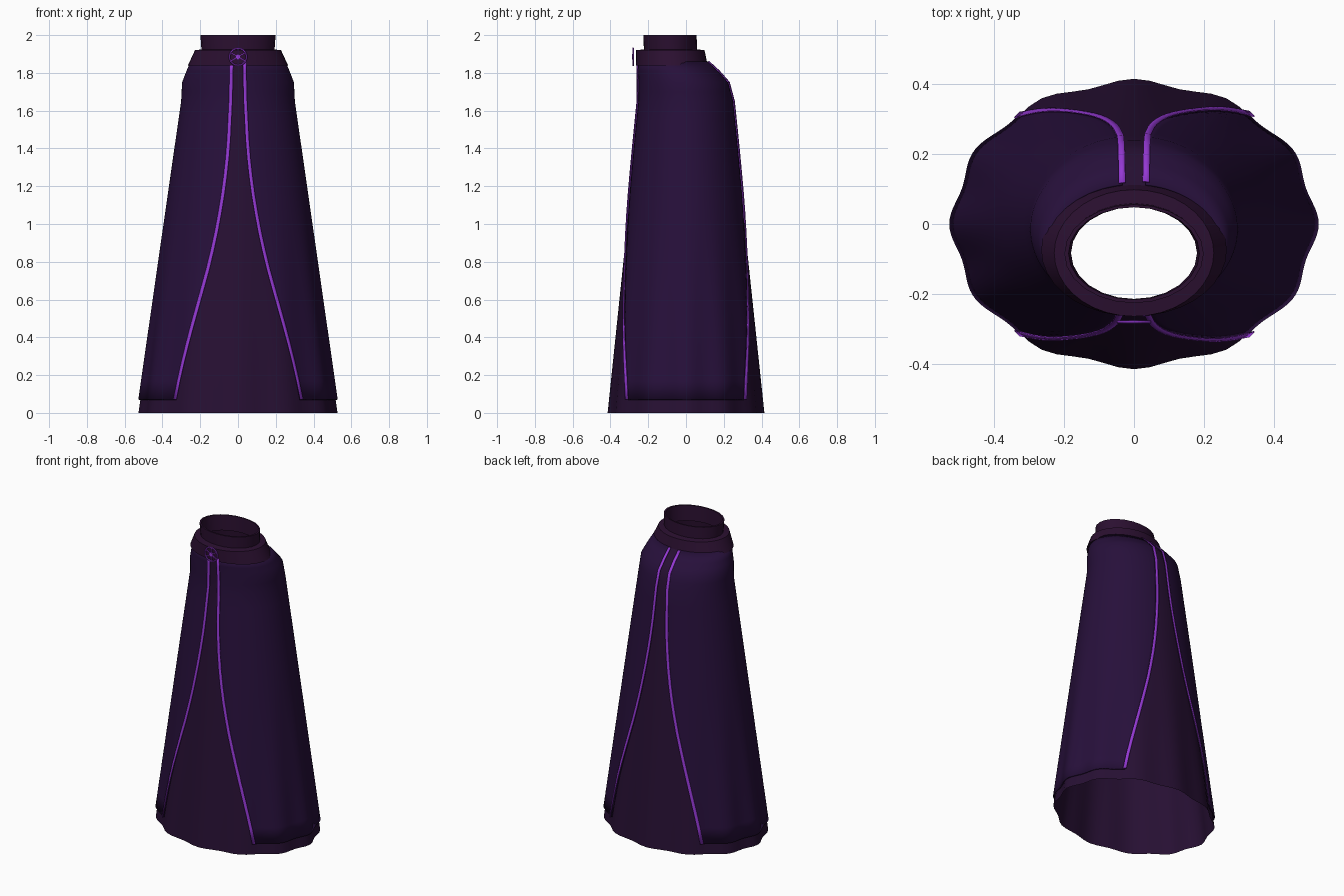
import bpy, math
from mathutils import Matrix, Vector

cube = bpy.data.objects.get("Cube")
if cube:
    bpy.data.objects.remove(cube)


def material(name, rgb):
    m = bpy.data.materials.new(name)
    m.use_nodes = True
    m.diffuse_color = (*rgb, 1)
    m.node_tree.nodes["Principled BSDF"].inputs["Base Color"].default_value = (*rgb, 1)
    return m


CLOTH = material("indigo cloth", (0.020, 0.005, 0.043))
LINING = material("plum cloth", (0.020, 0.005, 0.033))
BAND = material("dark plum band", (0.024, 0.005, 0.030))
TRIM = material("bright violet trim", (0.30, 0.04, 0.66))

# Body profile: height, half width, front y, back y
BODY = [(0, .527, -.415, .415), (1.65, .29, -.243, .24), (1.75, .285, -.242, .213),
        (1.81, .262, -.243, .16), (1.86, .24, -.245, .105), (1.9, .22, -.245, .08)]
# Half opening between the outer panels at each height
EDGE = [(0.07, .335), (.2, .305), (.4, .252), (.6, .198), (.8, .145), (1, .102),
        (1.2, .07), (1.4, .049), (1.65, .037), (1.86, .032)]
SHOULDER = [1.65, 1.7, 1.75, 1.78, 1.81, 1.86]


def lookup(table, z):
    for a, b in zip(table, table[1:]):
        if z <= b[0]:
            f = (z - a[0]) / (b[0] - a[0])
            return [p + (q - p) * f for p, q in zip(a[1:], b[1:])]
    return table[-1][1:]


def surface(z, t, offset=0):
    """Point on the fluted body at height z and angle t."""
    half, front, back = lookup(BODY, z)
    fold = 1 - 0.02 * (1 - math.cos(12 * t)) * max(0, 1 - z / 1.1)
    x = (half + offset) * math.cos(t) * fold
    y = (front + back) / 2 + ((back - front) / 2 + offset) * math.sin(t) * fold
    return (x, y, z)


def make(name, verts, faces, mat, thickness=0, angle=35):
    me = bpy.data.meshes.new(name)
    me.from_pydata(verts, [], faces)
    me.materials.append(mat)
    ob = bpy.data.objects.new(name, me)
    bpy.context.collection.objects.link(ob)
    bpy.ops.object.select_all(action="DESELECT")
    ob.select_set(True)
    bpy.context.view_layer.objects.active = ob
    bpy.ops.object.shade_smooth_by_angle(angle=math.radians(angle))
    if thickness:
        mod = ob.modifiers.new("thickness", "SOLIDIFY")
        mod.thickness = thickness
        mod.offset = -1
    return ob


def sheet(name, rows, mat, wrap=False, **kw):
    """Skin a list of equal rows of points."""
    n = len(rows[0])
    faces = []
    for r in range(len(rows) - 1):
        for c in range(n if wrap else n - 1):
            d = (c + 1) % n
            faces.append((r * n + c, r * n + d, (r + 1) * n + d, (r + 1) * n + c))
    return make(name, [p for row in rows for p in row], faces, mat, **kw)


# Underskirt, open at both ends
N = 72
heights = [i * 1.65 / 14 for i in range(14)] + SHOULDER + [1.9]
sheet("underskirt", [[surface(z, math.tau * i / N) for i in range(N)] for z in heights],
      LINING, wrap=True)

# Outer panels on both sides, with a curved opening front and back
heights = [.07 + i * 1.58 / 16 for i in range(16)] + SHOULDER


def edge_angle(z, shift=0):
    half = lookup(BODY, z)[0]
    return math.acos((lookup(EDGE, z)[0] + shift) / half)


for label, turn in (("left", 0), ("right", math.pi)):
    rows = []
    for z in heights:
        a = edge_angle(z)
        rows.append([surface(z, turn - a + 2 * a * i / 48, .011) for i in range(49)])
    sheet(label + "_outer_panel", rows, CLOTH, thickness=.008)

# Narrow violet piping along the four panel edges
for side in ("left", "right"):
    for end in ("front", "back"):
        rows = []
        for z in heights:
            row = []
            for shift in (-.009, 0, .009):
                t = edge_angle(z, shift)
                x, y, h = surface(z, t if end == "back" else -t, .016)
                row.append((x if side == "left" else -x, y, h))
            # keep the outward side consistent for the thickness
            rows.append(row[::-1] if (side == "left") == (end == "back") else row)
        if end == "back":
            rows = [r[::-1] for r in rows]
        if side == "right":
            rows = [r[::-1] for r in rows]
        if end == "front":
            rows = [r[::-1] for r in rows]
        sheet(f"{side}_{end}_piping", rows, TRIM, thickness=.004)


def hoop(name, section, mat, sides):
    """Closed oval ring from a section of (half width, front y, back y, z)."""
    rows = []
    for half, front, back, z in section + section[:1]:
        rows.append([(half * math.cos(math.tau * i / sides),
                      (front + back) / 2 + (back - front) / 2 * math.sin(math.tau * i / sides), z)
                     for i in range(sides)])
    return sheet(name, rows, mat, wrap=True)


# Waist belt and raised collar
hoop("belt", [(.265, -.264, .115, 1.84), (.228, -.264, .098, 1.92),
              (.185, -.22, .055, 1.925), (.2, -.23, .065, 1.84)], BAND, 36)
hoop("collar", [(.192, -.222, .06, 1.9), (.199, -.226, .056, 2.0),
                (.187, -.216, .048, 2.0), (.18, -.214, .048, 1.9)], BAND, 24)

# Round spoked clasp at the front
CENTRE = Vector((0, -.28, 1.885))
bpy.ops.mesh.primitive_torus_add(major_radius=.045, minor_radius=.005, major_segments=28,
                                 minor_segments=6, location=CENTRE,
                                 rotation=(math.pi / 2, 0, 0))
ring = bpy.context.object
ring.name = "clasp_ring"
bpy.ops.mesh.primitive_cylinder_add(vertices=12, radius=.014, depth=.01, location=CENTRE,
                                    rotation=(math.pi / 2, 0, 0))
hub = bpy.context.object
hub.name = "clasp_hub"
parts = [ring, hub]
for i in range(6):
    spin = Matrix.Rotation(math.tau * i / 6, 4, "Y")
    bpy.ops.mesh.primitive_cube_add(size=1)
    spoke = bpy.context.object
    spoke.name = f"clasp_spoke_{i + 1}"
    spoke.matrix_world = (Matrix.Translation(CENTRE) @ spin
                          @ Matrix.Translation((0, 0, .026))
                          @ Matrix.Diagonal((.007, .006, .036, 1)))
    parts.append(spoke)
for ob in parts:
    ob.data.materials.append(TRIM)
